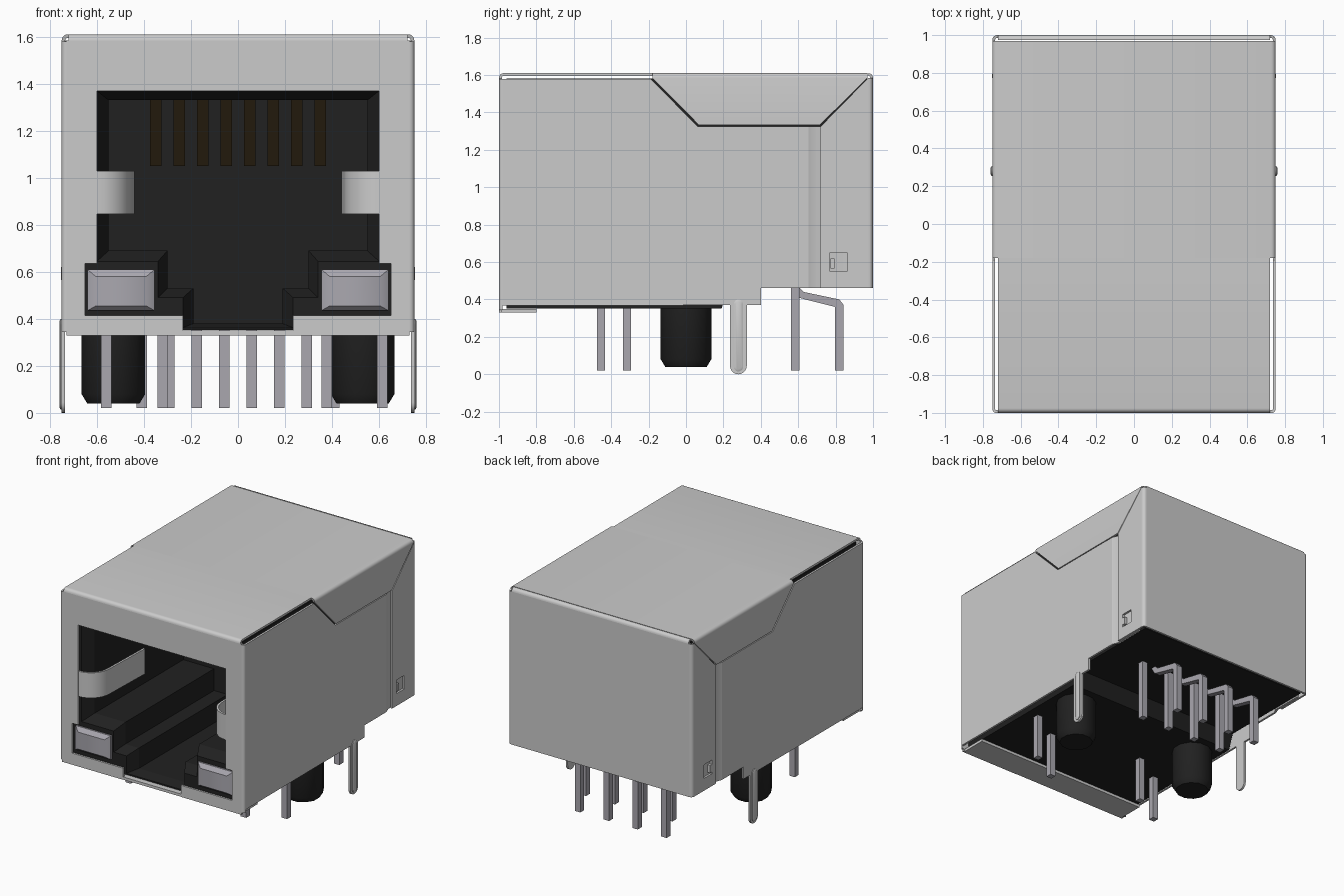
import bpy, bmesh, math

if "Cube" in bpy.data.objects:
    bpy.data.objects.remove(bpy.data.objects["Cube"])


def material(name, rgb):
    m = bpy.data.materials.new(name)
    m.diffuse_color = (*rgb, 1)
    m.use_nodes = True
    m.node_tree.nodes["Principled BSDF"].inputs["Base Color"].default_value = m.diffuse_color
    return m


METAL = material("shield_metal", (0.60, 0.60, 0.60))
BLACK = material("black_plastic", (0.015, 0.015, 0.015))
TIN = material("tin_grey", (0.40, 0.39, 0.43))
GOLD = material("dark_gold", (0.11, 0.07, 0.025))


def loft(name, rings, axis, mat, side=1, smooth=True):
    """Solid through rings [(coordinate along axis, 2D points)]; side=-1 mirrors in x."""
    place = {"x": lambda p, c: (c, p[0], p[1]),
             "y": lambda p, c: (p[0], c, p[1]),
             "z": lambda p, c: (p[0], p[1], c)}[axis]
    bm = bmesh.new()
    loops = []
    for c, pts in rings:
        loops.append([])
        for p in pts:
            x, y, z = place(p, c)
            loops[-1].append(bm.verts.new((x * side, y, z)))
    bm.faces.new(loops[0])
    bm.faces.new(loops[-1])
    n = len(loops[0])
    for a, b in zip(loops, loops[1:]):
        for i in range(n):
            j = (i + 1) % n
            bm.faces.new((a[i], a[j], b[j], b[i]))
    bmesh.ops.recalc_face_normals(bm, faces=bm.faces)
    me = bpy.data.meshes.new(name)
    bm.to_mesh(me)
    bm.free()
    me.materials.append(mat)
    ob = bpy.data.objects.new(name, me)
    bpy.context.collection.objects.link(ob)
    if smooth:
        bpy.ops.object.select_all(action="DESELECT")
        ob.select_set(True)
        bpy.context.view_layer.objects.active = ob
        bpy.ops.object.shade_smooth_by_angle(angle=math.radians(35))
    return ob


def prism(name, pts, axis, lo, hi, mat, side=1, smooth=True):
    return loft(name, [(lo, pts), (hi, pts)], axis, mat, side, smooth)


def arc(cx, cy, r, a0, a1, n=5):
    return [(cx + r * math.cos(math.radians(a0 + (a1 - a0) * i / n)),
             cy + r * math.sin(math.radians(a0 + (a1 - a0) * i / n))) for i in range(n + 1)]


def rect(x0, x1, y0, y1):
    return [(x0, y0), (x1, y0), (x1, y1), (x0, y1)]


def mirrored(half):
    return half + [(-x, y) for x, y in reversed(half)]


def bend(cx, cy, a0, a1, r=0.025, t=0.015):
    return arc(cx, cy, r, a0, a1) + arc(cx, cy, r - t, a1, a0)


def channel(end, c):
    """U-shaped sheet section with rounded corners."""
    outer = mirrored([(0.75, end)] + arc(0.725, c, 0.025, 0, 90))
    inner = mirrored([(0.735, end)] + arc(0.725, c, 0.010, 0, 90))
    return outer + inner[::-1]


def cut(ob, cutter):
    mod = ob.modifiers.new("cut", "BOOLEAN")
    mod.operation = "DIFFERENCE"
    mod.solver = "EXACT"
    mod.object = cutter
    cutter.hide_render = True
    cutter.hide_viewport = True
    cutter.display_type = "WIRE"


# Plastic housing with stepped, flared plug cavity
housing = prism("housing", [(-0.96, 0.352), (0.19, 0.352), (0.23, 0.465), (0.97, 0.465),
                            (0.97, 1.582), (-0.96, 1.582)], "x", -0.71, 0.71, BLACK, smooth=False)
mouth = mirrored([(0.6, 1.37), (0.6, 0.645), (0.34, 0.645), (0.34, 0.49), (0.235, 0.49), (0.235, 0.362)])
throat = mirrored([(0.55, 1.33), (0.55, 0.69), (0.30, 0.69), (0.30, 0.53), (0.19, 0.53), (0.19, 0.38)])
cavity = loft("cavity_cutter", [(-1.0, mouth), (-0.96, mouth), (-0.88, throat), (0.15, throat)],
              "y", BLACK, smooth=False)
cut(housing, cavity)

# Front frame, lower lip and top sheet
prism("front_frame", mirrored([(0.235, 0.33), (0.73, 0.33), (0.73, 1.585)])[:3]
      + [(-0.73, 1.585), (-0.73, 0.33), (-0.235, 0.33), (-0.235, 0.415), (-0.65, 0.415),
         (-0.65, 0.635), (-0.6, 0.635), (-0.6, 1.37), (0.6, 1.37), (0.6, 0.635),
         (0.65, 0.635), (0.65, 0.415), (0.235, 0.415)], "y", -1.0, -0.985, METAL)
prism("front_lip", rect(-0.998, -0.80, 0.33, 0.35), "x", -0.72, 0.72, METAL)
prism("top_front", arc(-0.975, 1.585, 0.025, 180, 90) + [(-0.18, 1.61), (-0.18, 1.595)]
      + arc(-0.975, 1.585, 0.010, 90, 180), "x", -0.72, 0.72, METAL)
prism("top_rear_bend", bend(0.975, 1.585, 0, 90), "x", -0.72, 0.72, METAL)

# Rear top sheet with tapered side flaps
top = prism("top_rear_with_flaps", channel(1.332, 1.585), "y", -0.18, 0.97, METAL)
for v in top.data.vertices:
    if v.co.z < 1.4:
        v.co.y = 0.07 if v.co.y < 0 else 0.715
        
# Back cover with side flanges and latch windows
back = prism("back_cover", channel(0.72, 0.975), "z", 0.46, 1.585, METAL, smooth=False)
for v in back.data.vertices:
    if v.co.z > 1 and v.co.y < 0.8:
        v.co.z = 1.325
cut(back, prism("latch_window_cutter", rect(0.77, 0.86, 0.55, 0.65), "x", -0.8, 0.8, METAL, smooth=False))

for s, tag in ((1, "right"), (-1, "left")):
    # Side sheet, front corner bend and recessed rear strip
    prism("side_sheet_" + tag, [(-0.98, 0.367), (-0.98, 1.58), (-0.19, 1.58), (0.063, 1.325),
                                (0.655, 1.325), (0.655, 0.46), (0.40, 0.46), (0.40, 0.37)],
          "x", 0.735, 0.75, METAL, s)
    prism("front_corner_" + tag, bend(0.73, -0.98, -90, 0, 0.02), "z", 0.345, 1.58, METAL, s)
    prism("side_recess_" + tag, [(0.75, 0.655), (0.732, 0.70), (0.732, 0.92), (0.717, 0.92),
                                 (0.717, 0.69), (0.735, 0.655)], "z", 0.46, 1.325, METAL, s)
    prism("latch_tongue_" + tag, rect(0.772, 0.795, 0.565, 0.62), "x", 0.73, 0.752, METAL, s)
    # Ground leg with raised rib
    prism("ground_leg_" + tag, arc(0.28, 0.045, 0.045, 180, 360, 10) + [(0.325, 0.38), (0.235, 0.38)],
          "x", 0.735, 0.75, METAL, s)
    rib = [arc(0.28, 0.04, r, 180, 360, 8) + arc(0.28, 0.375, r, 0, 180, 8) for r in (0.025, 0.015)]
    loft("leg_rib_" + tag, [(0.749, rib[0]), (0.755, rib[0]), (0.76, rib[1])], "x", METAL, s)
    # Inward spring contact on the opening edge
    prism("spring_tab_" + tag, arc(0.6, -0.85, 0.148, 270, 180, 8) + [(0.44, -0.45), (0.455, -0.45)]
          + arc(0.6, -0.85, 0.133, 180, 270, 8), "z", 0.845, 1.03, METAL, s)
    # Indicator light
    big, small = rect(0.355, 0.64, 0.435, 0.61), rect(0.39, 0.605, 0.455, 0.58)
    loft("indicator_" + tag, [(-0.95, big), (-0.972, big), (-0.995, small)], "y", TIN, s)
    # Locating peg, tapered at the tip
    peg = [arc(0.53, 0, r, 15, 345, 11) for r in (0.14, 0.115)]
    loft("peg_" + tag, [(0.38, peg[0]), (0.08, peg[0]), (0.04, peg[1])], "z", BLACK, s)

# Gold contacts inside the cavity
for i in range(8):
    x = -0.35 + 0.1 * i
    prism(f"contact_{i}", [(-0.65, 1.34), (-0.2, 1.05), (-0.2, 1.075), (-0.6, 1.34)],
          "x", x - 0.024, x + 0.024, GOLD)

# Signal pins: bent rear row and straight inner row, alternating
W = 0.022
for i in range(8):
    x = -0.41 + 0.117 * i
    if i % 2 == 0:
        pts = [(0.797, 0.02), (0.843, 0.02), (0.843, 0.37), (0.82, 0.40), (0.63, 0.44),
               (0.60, 0.47), (0.56, 0.47), (0.60, 0.41), (0.797, 0.36)]
    else:
        pts = rect(0.562, 0.608, 0.02, 0.48)
    prism(f"signal_pin_{i}", pts, "x", x - W, x + W, TIN)

# Indicator pins
for i, (x, y) in enumerate([(0.613, -0.315), (0.378, -0.455), (-0.32, -0.315), (-0.56, -0.455)]):
    prism(f"indicator_pin_{i}", rect(x - W, x + W, y - W, y + W), "z", 0.02, 0.37, TIN)
